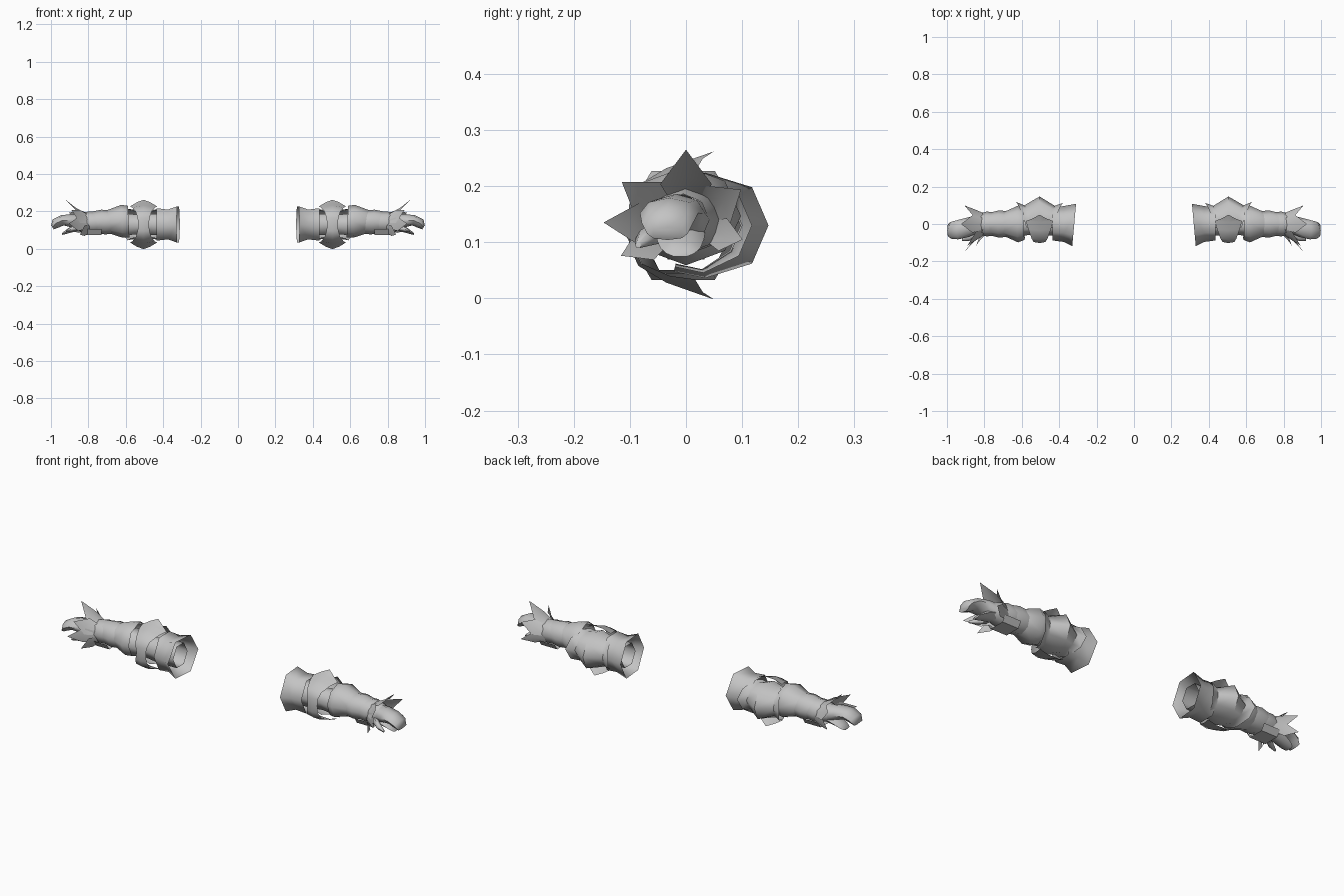
import bpy, bmesh, math

cube = bpy.data.objects.get("Cube")
if cube:
    bpy.data.objects.remove(cube, do_unlink=True)

# One plain grey for everything
grey = bpy.data.materials.new("plain grey")
grey.use_nodes = True
grey.diffuse_color = (0.55, 0.55, 0.55, 1)
bsdf = next(n for n in grey.node_tree.nodes if n.type == 'BSDF_PRINCIPLED')
bsdf.inputs["Base Color"].default_value = (0.55, 0.55, 0.55, 1)
bsdf.inputs["Roughness"].default_value = 0.8

CZ = 0.13  # height of the arm axis


def finish(name, bm, angle=65):
    """Turn a bmesh into a smooth object mirrored to the other arm."""
    bmesh.ops.remove_doubles(bm, verts=bm.verts, dist=0.0005)
    bmesh.ops.recalc_face_normals(bm, faces=bm.faces)
    mesh = bpy.data.meshes.new(name)
    bm.to_mesh(mesh)
    bm.free()
    mesh.materials.append(grey)
    ob = bpy.data.objects.new(name, mesh)
    bpy.context.scene.collection.objects.link(ob)
    bpy.ops.object.select_all(action='DESELECT')
    ob.select_set(True)
    bpy.context.view_layer.objects.active = ob
    bpy.ops.object.shade_smooth_by_angle(angle=math.radians(angle))
    mod = ob.modifiers.new("other arm", 'MIRROR')
    mod.use_mirror_merge = False
    return ob


def loft(name, rings, closed=True, cap=False, angle=65):
    """Skin a list of equal-length point rows."""
    bm = bmesh.new()
    rows = [[bm.verts.new(p) for p in r] for r in rings]
    n = len(rows[0])
    for a, b in zip(rows, rows[1:]):
        for i in range(n if closed else n - 1):
            j = (i + 1) % n
            bm.faces.new((a[i], a[j], b[j], b[i]))
    if cap:
        bm.faces.new(rows[-1])
    return finish(name, bm, angle)


def ring(x, ry, rz, cy=0.0, cz=CZ, n=6, ty=0.0, tz=0.0):
    """Polygon around the arm axis; ty and tz lean it along x."""
    pts = []
    for i in range(n):
        a = math.tau * i / n
        y, z = ry * math.cos(a), rz * math.sin(a)
        pts.append((x + ty * y + tz * z, cy + y, cz + z))
    return pts


# Flared upper arm cuff and the sleeve inside it
loft("upper_cuff", [ring(0.32, 0.113, 0.112, -0.005, ty=-0.09),
                    ring(0.375, 0.096, 0.092),
                    ring(0.435, 0.088, 0.1)])
loft("inner_sleeve", [ring(0.34, 0.06, 0.065), ring(0.45, 0.062, 0.066),
                      ring(0.52, 0.055, 0.058), ring(0.62, 0.065, 0.07)])

# Elbow cup: open shell around the back, pointed in the middle and at the ends
rows = []
for u, f in ((-1, 0.77), (-0.65, 0.66), (0, 1.0), (0.65, 0.68), (1, 0.8)):
    row = []
    for deg, r, w in ((-105, 0.085, 0.07), (-70, 0.1, 0.085), (-30, 0.136, 0.11),
                      (0, 0.147, 0.125), (30, 0.136, 0.11), (70, 0.1, 0.085),
                      (105, 0.085, 0.07)):
        a = math.radians(deg)
        k = f if abs(deg) < 60 else 0.5 + 0.5 * f
        row.append((0.505 + u * w, r * k * math.cos(a), CZ + r * k * math.sin(a)))
    rows.append(row)
loft("elbow_cup", rows, closed=False, angle=50)

# Elbow guard: strap across the front, fanning to a point above and below
half = [(-0.1, 0.0, 0.028, 0), (-0.102, 0.035, 0.032, 0), (-0.085, 0.072, 0.042, 0.004),
        (-0.035, 0.102, 0.06, 0.012), (0.01, 0.118, 0.073, 0.022)]
path = [(y, -z, w, -d) for y, z, w, d in half[:0:-1]] + half
rows = [[(0.505 + s * w, y + abs(s) * 0.006, CZ + z - abs(s) * d) for s in (-1, 0, 1)]
        for y, z, w, d in path]
tip = [(0.47, 0.03, 0.119), (0.505, 0.05, 0.132), (0.54, 0.03, 0.119)]
rows.insert(0, [(x, y, CZ - z) for x, y, z in tip])
rows.append([(x, y, CZ + z) for x, y, z in tip])
loft("elbow_guard", rows, closed=False)

# Overlapping forearm bands
loft("forearm_band_elbow", [ring(0.585, 0.085, 0.085, cz=0.145, n=8, tz=0.05),
                            ring(0.62, 0.098, 0.088, cz=0.147, n=8, tz=0.05),
                            ring(0.7, 0.062, 0.06, cz=0.143, n=8, tz=0.15)])
loft("forearm_band_middle", [ring(0.66, 0.066, 0.062, cz=0.143, n=8, tz=0.15),
                             ring(0.72, 0.073, 0.066, cz=0.143, n=8, tz=0.15),
                             ring(0.79, 0.056, 0.056, cz=0.14, n=8, tz=0.15)])
loft("forearm_band_wrist", [ring(0.74, 0.064, 0.058, cz=0.141, n=8, tz=0.15),
                            ring(0.79, 0.066, 0.06, cz=0.14, n=8, tz=0.1),
                            ring(0.86, 0.046, 0.046, -0.005, 0.14, n=8)])

# Plate under the wrist
loft("wrist_plate", [[(x, y, z) for y, z in ((-0.062, 0.105), (-0.042, 0.074),
                                             (0.042, 0.074), (0.062, 0.105))]
                     for x in (0.73, 0.825)], closed=False, angle=30)

# Hand guard: petals flaring from the wrist (angle, half angle, tip x, tip radius)
petals = [(90, 32, 0.925, 0.135), (146, 28, 0.89, 0.138), (178, 24, 0.905, 0.147),
          (205, 22, 0.845, 0.128), (33, 30, 0.905, 0.117), (346, 24, 0.905, 0.104)]
bm = bmesh.new()
for deg, spread, tx, tr in petals:
    def point(x, r, d):
        a = math.radians(deg + d)
        return bm.verts.new((x, r * math.cos(a), CZ + r * math.sin(a)))
    mx, mr = 0.79 + 0.55 * (tx - 0.79), 0.052 + 0.42 * (tr - 0.052)
    b0, b1, b2 = (point(0.79, 0.052, d) for d in (-spread, 0, spread))
    m0, m1, m2 = (point(mx, mr, d) for d in (-spread, 0, spread))
    t = point(tx, tr, 0)
    for f in ((b0, b1, m1, m0), (b1, b2, m2, m1), (m0, m1, t), (m1, m2, t)):
        bm.faces.new(f)
finish("hand_guard", bm, 50)

# Curled mitten-like fingers above, shorter claw below
loft("upper_fingers", [ring(0.83, 0.046, 0.046, 0, 0.137, 8),
                       ring(0.89, 0.053, 0.036, -0.018, 0.15, 8),
                       ring(0.94, 0.052, 0.027, -0.03, 0.152, 8, tz=0.3),
                       ring(0.975, 0.046, 0.021, -0.033, 0.135, 8, tz=0.8),
                       ring(0.992, 0.036, 0.011, -0.033, 0.115, 8, tz=0.6)], cap=True)
loft("lower_claw", [ring(0.84, 0.043, 0.03, -0.008, 0.122, 6),
                    ring(0.89, 0.042, 0.02, -0.01, 0.105, 6),
                    ring(0.92, 0.036, 0.013, -0.01, 0.09, 6),
                    ring(0.94, 0.025, 0.006, -0.01, 0.08, 6)], cap=True)

# Small pointed thumb on the front of the hand
loft("thumb", [ring(0.84, 0.022, 0.02, -0.045, 0.118, 6),
               ring(0.88, 0.018, 0.016, -0.072, 0.108, 6),
               ring(0.92, 0.006, 0.006, -0.085, 0.095, 6)], cap=True)
